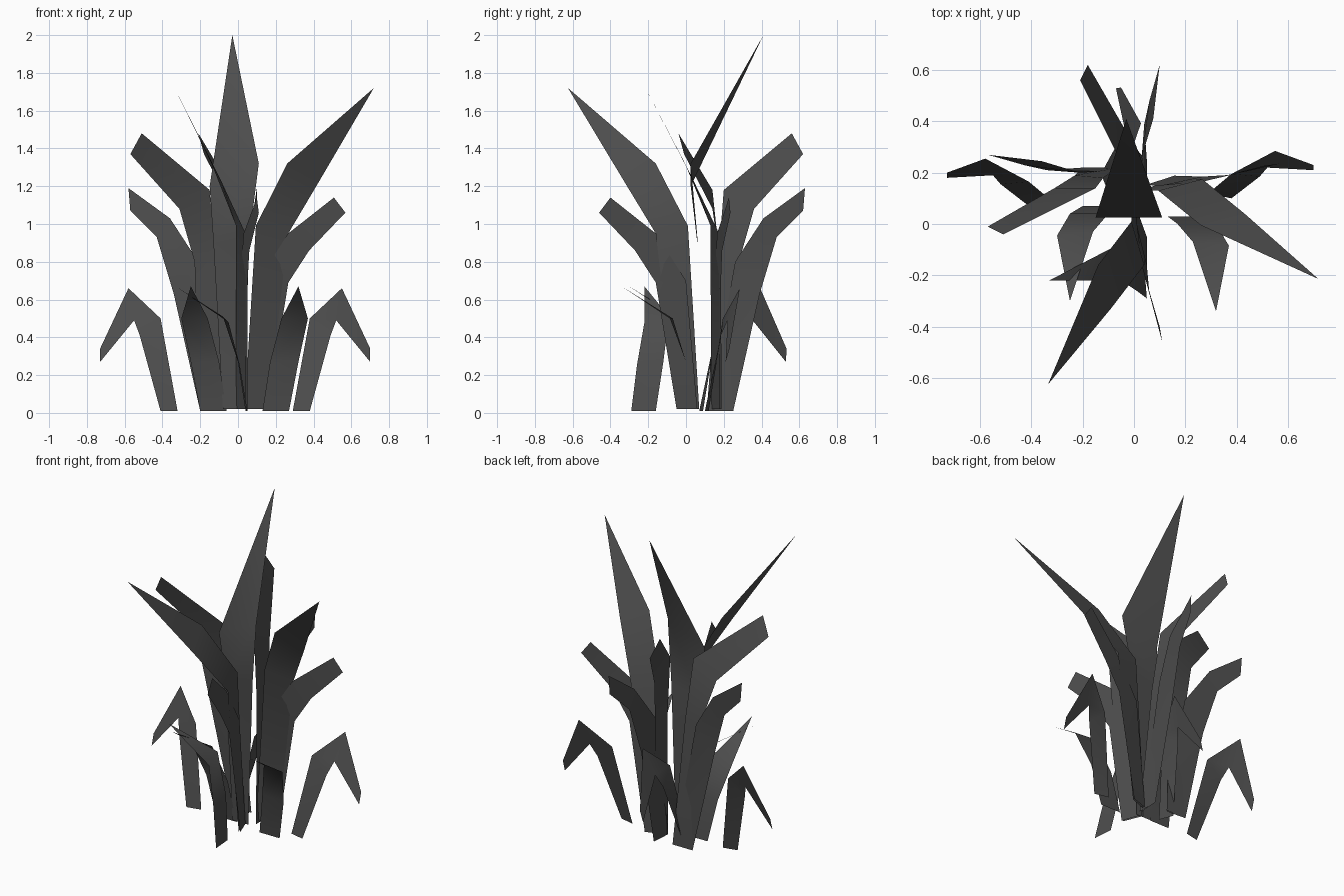
import bpy
from mathutils import Matrix, Vector

# Remove the default cube
default_cube = bpy.data.objects.get("Cube")
if default_cube:
    bpy.data.objects.remove(default_cube, do_unlink=True)

# Single leaf colour
leaf_colour = (0.075, 0.075, 0.075, 1.0)
leaf_material = bpy.data.materials.new("dark_grey_leaf")
leaf_material.use_nodes = True
leaf_material.diffuse_color = leaf_colour
shader = leaf_material.node_tree.nodes["Principled BSDF"]
shader.inputs["Base Color"].default_value = leaf_colour
shader.inputs["Roughness"].default_value = 0.8


def placement(quarter_turns=0, offset=(0, 0), mirror=False):
    """Matrix that mirrors across x, turns about z, then shifts."""
    move = Matrix.Translation((offset[0], offset[1], 0))
    turn = Matrix.Rotation(quarter_turns * 1.5707963, 4, 'Z')
    flip = Matrix.Diagonal((-1 if mirror else 1, 1, 1, 1))
    return move @ turn @ flip


def make_leaf(name, inner_edge, outer_edge, tip=None, place=None):
    """Build a thin strip between two edges, closed by a point if a tip is given."""
    place = place or placement()
    verts, faces = [], []
    for inner, outer in zip(inner_edge, outer_edge):
        verts += [place @ Vector(inner), place @ Vector(outer)]
    for row in range(len(inner_edge) - 1):
        start = row * 2
        faces.append((start, start + 1, start + 3, start + 2))
    if tip:
        last = len(verts)
        verts.append(place @ Vector(tip))
        faces.append((last - 2, last - 1, last))
    mesh = bpy.data.meshes.new(name)
    mesh.from_pydata(verts, [], faces)
    mesh.materials.append(leaf_material)
    for face in mesh.polygons:
        face.use_smooth = True
    mesh.update()
    leaf = bpy.data.objects.new(name, mesh)
    bpy.context.scene.collection.objects.link(leaf)
    return leaf


# Central tall blade
make_leaf(
    "central_blade",
    [(-.08, .06, .02), (-.13, .06, .9), (-.15, .025, 1.2)],
    [(.03, .06, .02), (.06, .06, .93), (.11, .025, 1.32)],
    tip=(-.03, .41, 2))

# Long pointed blades, each with a shorter blunt side leaf
long_places = {
    "front": placement(),
    "left": placement(.98, (.105, .14)),
}
for side, place in long_places.items():
    make_leaf(
        side + "_long_blade",
        [(-.01, .07, .02), (-.01, .01, .99), (-.14, -.16, 1.32)],
        [(.04, -.05, .02), (.04, -.16, .95), (-.09, -.33, 1.23)],
        tip=(-.335, -.625, 1.72), place=place)
    make_leaf(
        side + "_side_leaf",
        [(.01, .06, .02), (.01, 0, .7), (.03, -.16, .95), (.1, -.4, 1.14)],
        [(.05, -.05, .02), (.05, -.16, .69), (.06, -.27, .86), (.11, -.46, 1.06)],
        place=place)

# Blunt forked leaves
fork_places = {
    "back": placement(),
    "right": placement(1, (.05, .17)),
}
for side, place in fork_places.items():
    make_leaf(
        side + "_upper_fork",
        [(.05, .11, .01), (.01, .17, .8), (-.03, .2, 1.18), (-.21, .56, 1.48)],
        [(.05, .25, .01), (.02, .28, .8), (-.03, .36, 1.08), (-.18, .62, 1.37)],
        place=place)
    make_leaf(
        side + "_lower_fork",
        [(.04, .12, .01), (.03, .26, .8), (.075, .41, 1.03), (.1, .63, 1.19)],
        [(.05, .25, .01), (.04, .39, .63), (.06, .48, .93), (.1, .62, 1.07)],
        place=place)

# Low arching leaves that bend down at the tip
arch_places = {
    "right": placement(),
    "left": placement(0, (-.03, .03), mirror=True),
    "back": placement(-.9, (-.134, -.22)),
}
for side, place in arch_places.items():
    make_leaf(
        side + "_arched_leaf",
        [(-.32, .09, .01), (-.41, .165, .5), (-.58, .255, .66), (-.73, .2, .34)],
        [(-.41, .07, .01), (-.52, .155, .41), (-.55, .19, .49), (-.73, .18, .27)],
        place=place)

# Low pointed leaves
low_places = {
    "left": placement(),
    "right": placement(0, (.07, .04), mirror=True),
}
for side, place in low_places.items():
    make_leaf(
        side + "_low_leaf",
        [(.13, .03, .01), (.17, 0, .27), (.23, -.07, .5)],
        [(.27, .03, .01), (.32, 0, .27), (.37, -.085, .5)],
        tip=(.32, -.34, .67), place=place)
make_leaf(
    "front_low_leaf",
    [(.05, -.29, .01), (.01, -.26, .25), (-.05, -.22, .48)],
    [(.04, -.16, .01), (0, -.12, .27), (-.08, -.09, .51)],
    tip=(-.33, -.22, .67))
